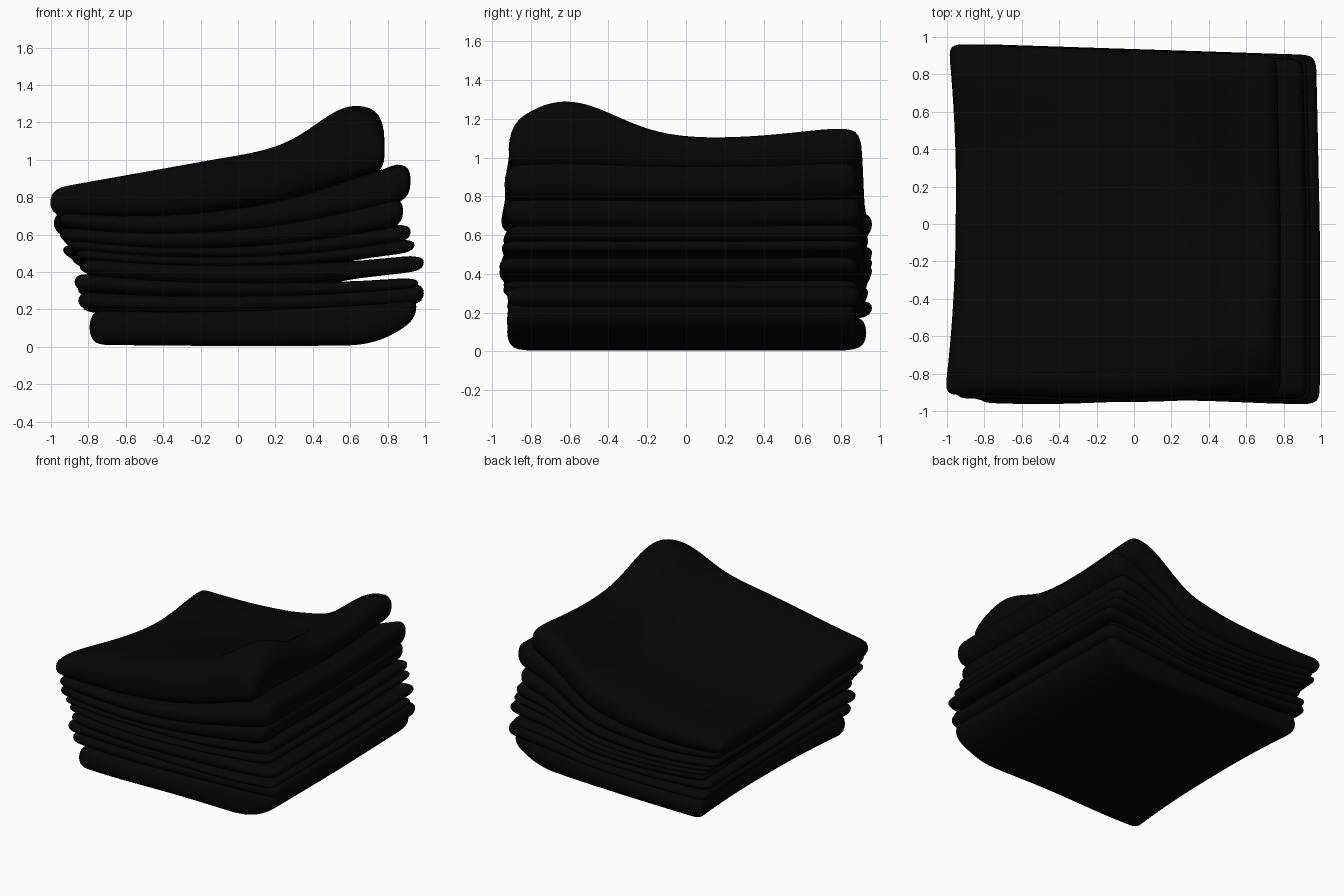
import bpy, bmesh, math, random

cube = bpy.data.objects.get("Cube")
if cube:
    bpy.data.objects.remove(cube, do_unlink=True)
random.seed(4)

# Single near-black fabric
fabric = bpy.data.materials.new("black_fabric")
fabric.use_nodes = True
color = (0.0016, 0.0016, 0.0016, 1)
fabric.diffuse_color = color
bsdf = fabric.node_tree.nodes["Principled BSDF"]
bsdf.inputs["Base Color"].default_value = color
bsdf.inputs["Roughness"].default_value = 0.9

CELLS = 16
PAD = 0.018


def bump(d, width):
    return math.exp(-0.5 * (d / width) ** 2)


def ramp(value, start, end):
    t = min(1, max(0, (value - start) / (end - start)))
    return t * t * (3 - 2 * t)


def drape(x, y, u, w, heights):
    """Height of a cloth surface given its left, middle and right heights."""
    low, mid, high = heights
    # Tray-like rise to the right
    z = mid + (high - low) / 2 * u + ((high + low) / 2 - mid) * u * u
    # Sunken back and left side, sparing the raised right rim
    sink = (0.21 - 0.07 * max(-u, 0) ** 2) * ramp(w, -0.9, 0.45)
    sink += 0.06 * max(-u, 0) * (1 - w * w)
    z *= 1 - min(1, mid / 0.4) * sink * (1 - ramp(x, 0.15, 0.68))
    # Raised right corners, strongest at the top of the stack
    z += 0.2 * min(1, mid ** 6) * bump(x - 0.64, 0.2) * bump(y + 0.62, 0.25)
    z += 0.09 * min(1, mid ** 4) * max(u, 0) * max(w, 0) ** 2
    return z


def cloth_fold(name, x0, x1, y0, y1, under, over, curl=0.0, roll=0.0):
    """A soft slab between two draped surfaces. Curl lifts the right edge of
    the underside, roll lowers the edges of the upper side."""
    phase = random.uniform(0, 2 * math.pi)
    bm = bmesh.new()
    for heights, is_top in ((under, False), (over, True)):
        grid = bmesh.ops.create_grid(bm, x_segments=CELLS, y_segments=CELLS, size=1)
        for v in grid["verts"]:
            u, w = v.co.x, v.co.y
            # Outline: pinched left side and a back edge that steps in to the right
            left = x0 - PAD + 0.06 * (1 - w * w) + 0.02 * max(w, 0)
            right = x1 + PAD - 0.02 * max(w, 0)
            front = y0 - PAD + 0.01 * math.sin(4 * u + phase)
            back = y1 + PAD - 0.03 * (u + 1)
            x = left + (right - left) * (u + 1) / 2
            y = front + (back - front) * (w + 1) / 2
            z = drape(x, y, u, w, heights)
            if is_top:
                z -= roll * max(0, (u - 0.6) / 0.4) ** 2
                z -= roll * 0.6 * max(0, (abs(w) - 0.75) / 0.25) ** 2
            else:
                z += curl * max(0, (u - 0.6) / 0.4) ** 2
            v.co = (x, y, z)
    bmesh.ops.bridge_loops(bm, edges=[e for e in bm.edges if e.is_boundary])
    bmesh.ops.recalc_face_normals(bm, faces=bm.faces)
    mesh = bpy.data.meshes.new(name)
    bm.to_mesh(mesh)
    bm.free()
    mesh.materials.append(fabric)
    obj = bpy.data.objects.new(name, mesh)
    bpy.context.collection.objects.link(obj)
    soft = obj.modifiers.new("soft_edges", 'SUBSURF')
    soft.levels = soft.render_levels = 2
    for p in mesh.polygons:
        p.use_smooth = True


# Stack from the ground up
cloth_fold("bottom_cloth_base", -0.79, 0.94, -0.90, 0.92,
           (0.012, 0.005, 0.012), (0.20, 0.20, 0.28), curl=0.14)
cloth_fold("bottom_cloth_fold", -0.85, 0.98, -0.90, 0.95,
           (0.20, 0.19, 0.23), (0.30, 0.275, 0.345))
cloth_fold("second_cloth_base", -0.87, 0.95, -0.92, 0.93,
           (0.30, 0.27, 0.31), (0.40, 0.345, 0.37))
cloth_fold("third_cloth_base", -0.83, 0.98, -0.94, 0.93,
           (0.39, 0.34, 0.41), (0.48, 0.44, 0.49))
cloth_fold("third_cloth_middle", -0.86, 0.93, -0.93, 0.95,
           (0.47, 0.43, 0.51), (0.53, 0.485, 0.58))
cloth_fold("third_cloth_fold", -0.90, 0.91, -0.91, 0.95,
           (0.52, 0.48, 0.57), (0.58, 0.54, 0.66))
cloth_fold("fourth_cloth_base", -0.95, 0.87, -0.92, 0.95,
           (0.57, 0.53, 0.65), (0.65, 0.63, 0.80))
cloth_fold("fourth_cloth_fold", -0.95, 0.91, -0.93, 0.93,
           (0.64, 0.62, 0.79), (0.73, 0.74, 0.98))
cloth_fold("top_cloth", -1.00, 0.77, -0.91, 0.95,
           (0.71, 0.73, 0.94), (0.87, 1.015, 1.15), roll=0.06)
